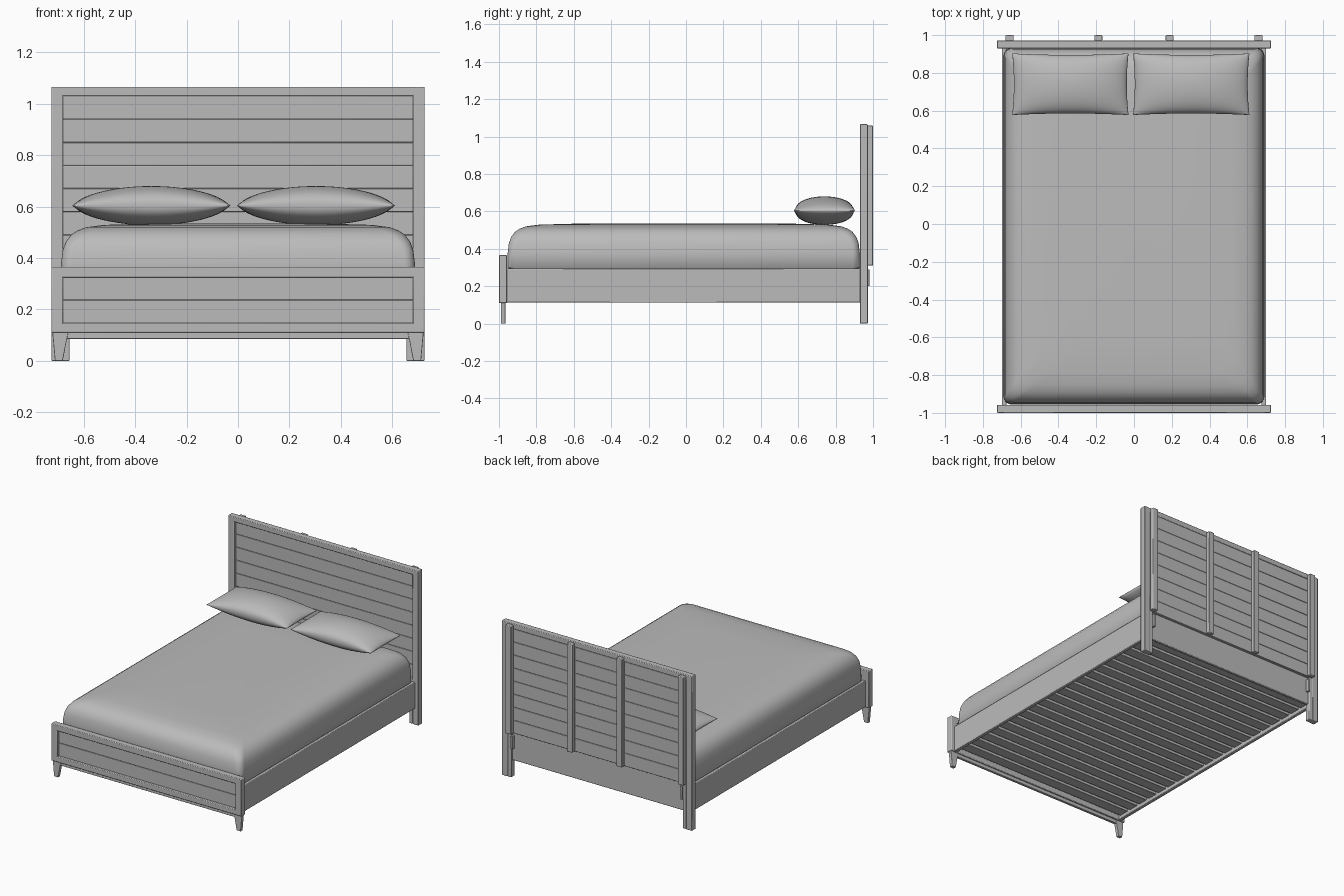
import bpy, bmesh, math

if "Cube" in bpy.data.objects:
    bpy.data.objects.remove(bpy.data.objects["Cube"])

grey = bpy.data.materials.new("plain grey")
grey.diffuse_color = (0.5, 0.5, 0.5, 1)
grey.use_nodes = True
grey.node_tree.nodes["Principled BSDF"].inputs["Base Color"].default_value = grey.diffuse_color


def finish(name, bm, bevel=0.0, angle=35):
    bmesh.ops.recalc_face_normals(bm, faces=bm.faces)
    me = bpy.data.meshes.new(name)
    bm.to_mesh(me)
    bm.free()
    ob = bpy.data.objects.new(name, me)
    bpy.context.collection.objects.link(ob)
    me.materials.append(grey)
    if bevel:
        m = ob.modifiers.new("soft edges", 'BEVEL')
        m.width, m.segments = bevel, 2
    bpy.ops.object.select_all(action='DESELECT')
    ob.select_set(True)
    bpy.context.view_layer.objects.active = ob
    bpy.ops.object.shade_smooth_by_angle(angle=math.radians(angle))
    return ob


def box(name, x0, x1, y0, y1, z0, z1, bevel=0.004):
    bm = bmesh.new()
    bmesh.ops.create_cube(bm, size=1)
    for v in bm.verts:
        v.co.x = x1 if v.co.x > 0 else x0
        v.co.y = y1 if v.co.y > 0 else y0
        v.co.z = z1 if v.co.z > 0 else z0
    return finish(name, bm, bevel)


def pair(name, x0, x1, *rest):
    box("right_" + name, x0, x1, *rest)
    box("left_" + name, -x1, -x0, *rest)


# headboard: posts, top rail, planks, back battens, lower cross rail
pair("headboard_post", 0.68, 0.726, 0.93, 0.972, 0.0, 1.066)
pair("headboard_leg", 0.655, 0.70, 0.932, 0.97, 0.0, 0.31)
box("headboard_top_rail", -0.69, 0.69, 0.93, 0.972, 1.03, 1.066)
for i in range(8):
    z = 1.03 - 0.09 * i
    box("headboard_plank", -0.682, 0.682, 0.95, 0.97, z - 0.09, z, 0.003)
pair("outer_batten", 0.637, 0.68, 0.97, 1.0, 0.31, 1.058)
pair("inner_batten", 0.168, 0.21, 0.97, 1.0, 0.31, 1.058)
box("head_cross_rail", -0.66, 0.66, 0.935, 0.955, 0.115, 0.31)
pair("rail_bracket", 0.64, 0.655, 0.955, 0.98, 0.2, 0.29, 0.002)

# footboard: framed pair of planks on a low base
pair("footboard_stile", 0.68, 0.726, -1.0, -0.957, 0.11, 0.366)
box("footboard_top_rail", -0.69, 0.69, -1.0, -0.957, 0.325, 0.366)
box("footboard_bottom_rail", -0.69, 0.69, -1.0, -0.957, 0.11, 0.148)
for z0, z1 in ((0.146, 0.237), (0.237, 0.327)):
    box("footboard_plank", -0.682, 0.682, -0.982, -0.962, z0, z1, 0.003)
box("footboard_apron", -0.67, 0.67, -0.986, -0.968, 0.086, 0.112, 0.002)

# tapered front legs
for s, side in ((1, "right"), (-1, "left")):
    bm = bmesh.new()
    rings = []
    for z, a, b in ((0, 0.682, 0.712), (0.112, 0.66, 0.722)):
        rings.append([bm.verts.new((s * x, y, z)) for x, y in
                      ((a, -0.989), (b, -0.989), (b, -0.966), (a, -0.966))])
    bm.faces.new(rings[0])
    bm.faces.new(rings[1])
    for i in range(4):
        j = (i + 1) % 4
        bm.faces.new((rings[0][i], rings[0][j], rings[1][j], rings[1][i]))
    finish(side + "_front_leg", bm, 0.002)

# side rails and mattress slats
pair("side_rail", 0.675, 0.70, -0.96, 0.932, 0.112, 0.294)
N = 20
for i in range(N):
    y = -0.905 + 1.8 * i / (N - 1)
    box("bed_slat", -0.677, 0.677, y - 0.036, y + 0.036, 0.135, 0.155, 0.003)


# mattress: stacked rounded rectangles drawn in towards the top
def outline(hx, hy, r, n=6):
    pts = []
    for k, (sx, sy) in enumerate(((1, 1), (-1, 1), (-1, -1), (1, -1))):
        for i in range(n + 1):
            a = math.pi / 2 * (k + i / n)
            pts.append((sx * (hx - r) + r * math.cos(a), sy * (hy - r) + r * math.sin(a)))
    return pts


bm = bmesh.new()
prev = None
profile = ((0.016, 0.16), (0.016, 0.285), (0.0, 0.3), (0.002, 0.38), (0.008, 0.43),
           (0.02, 0.463), (0.04, 0.49), (0.065, 0.507), (0.1, 0.52), (0.17, 0.529), (0.35, 0.534))
for inset, z in profile:
    r = 0.04 + inset * 0.3
    ring = [bm.verts.new((x, y - 0.012, z)) for x, y in outline(0.69 - inset, 0.943 - inset, r)]
    if prev:
        for i in range(len(ring)):
            j = (i + 1) % len(ring)
            bm.faces.new((prev[i], prev[j], ring[j], ring[i]))
    else:
        bm.faces.new(ring)
    prev = ring
bm.faces.new(prev)
finish("mattress", bm, 0, 60)


# pillows: two puffed sheets meeting at a pinched seam
def pillow(name, cx, cy, cz, hx, hy, hz, n=28):
    bm = bmesh.new()
    for s in (1, -1):
        grid = []
        for i in range(n + 1):
            u = math.sin((i / n - 0.5) * math.pi)
            row = []
            for j in range(n + 1):
                v = math.sin((j / n - 0.5) * math.pi)
                fu, fv = max(0, 1 - u * u), max(0, 1 - v * v)
                row.append(bm.verts.new((cx + hx * u * (1 - 0.03 * fv), cy + hy * v * (1 - 0.05 * fu),
                                         cz + s * hz * fu ** 0.6 * fv ** 0.42)))
            grid.append(row)
        for i in range(n):
            for j in range(n):
                bm.faces.new((grid[i][j], grid[i + 1][j], grid[i + 1][j + 1], grid[i][j + 1]))
    bmesh.ops.remove_doubles(bm, verts=bm.verts, dist=0.0004)
    finish(name, bm, 0, 80)


pillow("left_pillow", -0.337, 0.74, 0.604, 0.308, 0.163, 0.076)
pillow("right_pillow", 0.303, 0.74, 0.604, 0.308, 0.163, 0.076)
